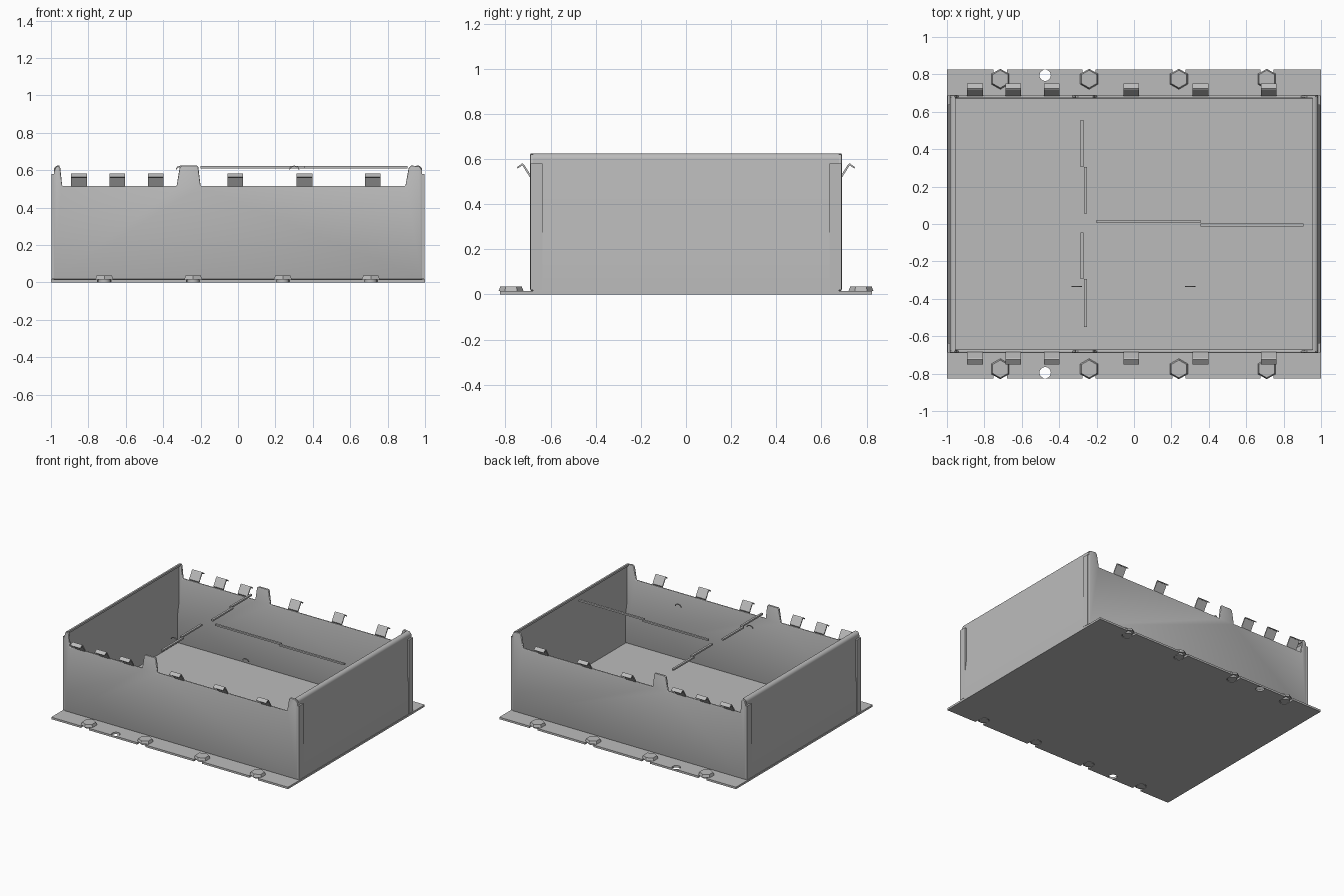
import bpy, bmesh, math
from mathutils import Vector

if "Cube" in bpy.data.objects:
    bpy.data.objects.remove(bpy.data.objects["Cube"], do_unlink=True)

GREY = (0.5, 0.5, 0.5, 1)
mat = bpy.data.materials.new("sheet metal grey")
mat.use_nodes = True
mat.diffuse_color = GREY
mat.node_tree.nodes["Principled BSDF"].inputs["Base Color"].default_value = GREY

SHEET = 0.015    # sheet thickness
WALL_Y = 0.69    # outer face of the front and back walls


def finish(name, bm, smooth=False):
    bmesh.ops.recalc_face_normals(bm, faces=bm.faces)
    me = bpy.data.meshes.new(name)
    bm.to_mesh(me)
    bm.free()
    me.materials.append(mat)
    ob = bpy.data.objects.new(name, me)
    bpy.context.collection.objects.link(ob)
    if smooth:
        activate(ob)
        bpy.ops.object.shade_smooth_by_angle(angle=math.radians(35))
    return ob


def activate(ob):
    bpy.ops.object.select_all(action='DESELECT')
    ob.select_set(True)
    bpy.context.view_layer.objects.active = ob


def extrude(name, points, axis, start, end, smooth=False):
    """Extrude a 2D outline along an axis; the outline uses the other two axes in order."""
    bm = bmesh.new()
    verts = []
    for p in points:
        co = list(p)
        co.insert(axis, start)
        verts.append(bm.verts.new(co))
    face = bm.faces.new(verts)
    step = Vector((0, 0, 0))
    step[axis] = end - start
    new = bmesh.ops.extrude_face_region(bm, geom=[face])["geom"]
    bmesh.ops.translate(bm, vec=step, verts=[v for v in new if isinstance(v, bmesh.types.BMVert)])
    return finish(name, bm, smooth)


def box(name, x0, x1, y0, y1, z0, z1):
    return extrude(name, [(x0, y0), (x1, y0), (x1, y1), (x0, y1)], 2, z0, z1)


def ring(x, y, radius, sides, turn=0.0, arc=2 * math.pi):
    return [(x + radius * math.cos(turn + arc * i / sides),
             y + radius * math.sin(turn + arc * i / sides)) for i in range(sides)]


BOLTS = (-0.715, -0.24, 0.24, 0.71)
CLIPS = (-0.85, -0.645, -0.44, -0.015, 0.355, 0.72)

# Base plate with open slots for the bolts and one round hole on each flange
base = box("base_plate", -1, 1, -0.825, 0.825, 0, SHEET)
cutters = []
for s in (-1, 1):
    for x in BOLTS:
        slot = [(x + 0.035, s * 0.9), (x + 0.035, s * 0.77)]
        slot += [(x + 0.035 * math.cos(a * math.pi / 8), s * (0.77 - 0.035 * math.sin(a * math.pi / 8)))
                 for a in range(1, 8)]
        slot += [(x - 0.035, s * 0.77), (x - 0.035, s * 0.9)]
        cutters.append(extrude("slot_cutter", slot, 2, -0.1, 0.1))
    cutters.append(extrude("hole_cutter", ring(-0.475, s * 0.795, 0.03, 24), 2, -0.1, 0.1))
for cutter in cutters:
    cutter.hide_render = True
    mod = base.modifiers.new("cut", 'BOOLEAN')
    mod.operation = 'DIFFERENCE'
    mod.solver = 'EXACT'
    mod.object = cutter
    activate(base)
    bpy.ops.object.modifier_apply(modifier=mod.name)
    bpy.data.objects.remove(cutter, do_unlink=True)

# Front and back walls: low edge with one middle tab and two corner tabs
LOW, TOP = 0.515, 0.625
outline = [(-0.985, SHEET), (0.985, SHEET), (0.985, 0.6), (0.97, 0.62), (0.925, TOP),
           (0.912, 0.61), (0.895, LOW), (-0.2, LOW), (-0.212, 0.615), (-0.22, TOP),
           (-0.3, TOP), (-0.312, 0.615), (-0.328, LOW), (-0.94, LOW), (-0.95, 0.61),
           (-0.96, TOP), (-0.975, 0.615), (-0.985, 0.59)]
for s, side in ((-1, "front"), (1, "back")):
    wall = extrude(side + "_wall", outline, 1, s * WALL_Y, s * (WALL_Y - 0.018))
    mod = wall.modifiers.new("rolled_edge", 'BEVEL')
    mod.width = 0.006
    mod.segments = 2
    mod.limit_method = 'ANGLE'
    mod.angle_limit = math.radians(60)
    activate(wall)
    bpy.ops.object.modifier_apply(modifier=mod.name)
    bpy.ops.object.shade_smooth_by_angle(angle=math.radians(35))

    # Bent spring clips along the wall edge
    clip = [(0.688, 0.513), (0.725, 0.572), (0.745, 0.558), (0.75, 0.563),
            (0.725, 0.581), (0.717, 0.575), (0.684, 0.522)]
    for i, x in enumerate(CLIPS):
        extrude(f"{side}_clip_{i + 1}", [(s * y, z) for y, z in clip], 0, x - 0.042, x + 0.042)

    # Hexagonal bolts: shank, flat head and chamfered top
    for i, x in enumerate(BOLTS):
        y = s * 0.775
        extrude(f"{side}_bolt_shank_{i + 1}", ring(x, y, 0.034, 20), 2, 0, 0.02, True)
        head = extrude(f"{side}_bolt_head_{i + 1}", ring(x, y, 0.055, 6, math.pi / 6), 2, SHEET, 0.036)
        for v in head.data.vertices:
            if v.co.z > 0.03:
                v.co.x = x + (v.co.x - x) * 0.86
                v.co.y = y + (v.co.y - y) * 0.86

# Side walls: stepped sheet with a rolled lip along the top
arc = [(0.96 + 0.025 * math.cos(a * math.pi / 10), 0.6 + 0.025 * math.sin(a * math.pi / 10))
       for a in range(6)]
profile = [(0.98, SHEET), (0.996, SHEET), (0.996, 0.24), (0.985, 0.32)] + arc
profile += [(0.955, 0.625), (0.955, 0.61), (0.962, 0.61), (0.97, 0.6), (0.97, 0.32), (0.98, 0.24)]
for s, side in ((-1, "right"), (1, "left")):
    extrude(side + "_wall", [(s * x, z) for x, z in profile], 1, -0.678, 0.678, True)
    # Flanges folded round from the front and back walls
    for t, end in ((-1, "front"), (1, "back")):
        xs = sorted((s * 0.982, s * 0.998))
        ys = sorted((t * 0.636, t * 0.688))
        box(f"{side}_{end}_corner_flange", *xs, *ys, 0.02, 0.58)

# Thin strips just under the open top
for i, (x0, x1, y0, y1) in enumerate((
        (-0.2, 0.355, 0.006, 0.021), (0.355, 0.905, -0.013, 0.002),
        (-0.285, -0.269, 0.305, 0.555), (-0.266, -0.25, 0.055, 0.305),
        (-0.285, -0.269, -0.295, -0.045), (-0.266, -0.25, -0.55, -0.295))):
    box(f"top_strip_{i + 1}", x0, x1, y0, y1, 0.61, 0.622)

# Two small arched loops
for i, x in enumerate((-0.305, 0.3)):
    outer = [(x + 0.028 * math.cos(a * math.pi / 8), 0.604 + 0.02 * math.sin(a * math.pi / 8))
             for a in range(9)]
    inner = [(x + (px - x) * 0.75, 0.604 + (pz - 0.604) * 0.7) for px, pz in reversed(outer)]
    extrude(f"small_loop_{i + 1}", outer + inner, 1, -0.338, -0.332)
